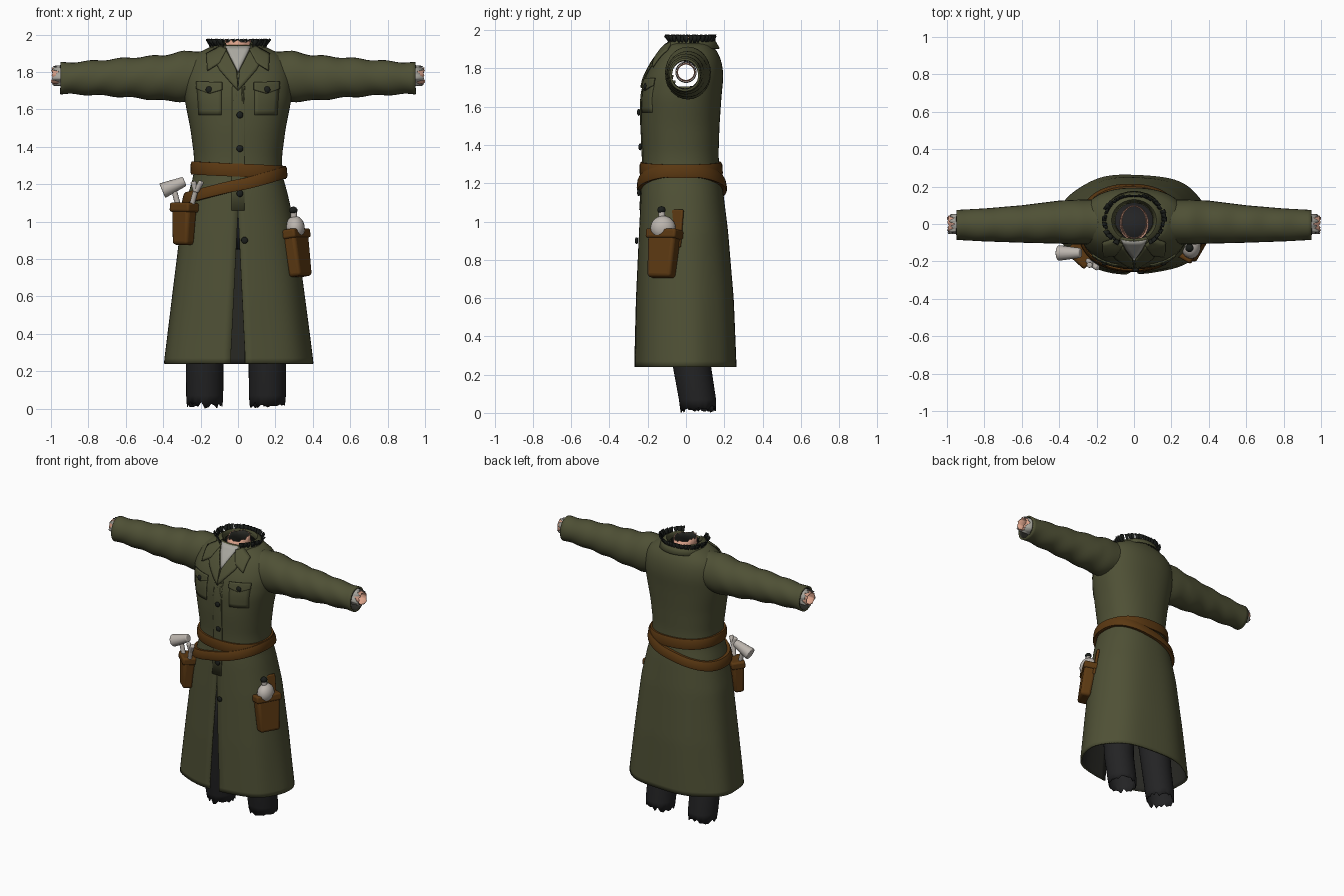
import bpy, bmesh, math, random
from math import sin, cos, pi, radians
from mathutils import Vector, Matrix, Euler

random.seed(4)
cube = bpy.data.objects.get("Cube")
if cube:
    bpy.data.objects.remove(cube)


def material(name, *rgb):
    m = bpy.data.materials.new(name)
    m.use_nodes = True
    m.diffuse_color = (*rgb, 1)
    m.node_tree.nodes["Principled BSDF"].inputs["Base Color"].default_value = (*rgb, 1)
    return m


COAT = material("olive cloth", 0.078, 0.081, 0.036)
LINING = material("dark lining", 0.022, 0.022, 0.018)
LEATHER = material("brown leather", 0.105, 0.04, 0.006)
TROUSER = material("black cloth", 0.017, 0.017, 0.018)
FUR = material("black fur", 0.011, 0.013, 0.011)
SKIN = material("skin", 0.72, 0.37, 0.26)
SHIRT = material("grey shirt", 0.4, 0.39, 0.35)
METAL = material("pale metal", 0.5, 0.46, 0.42)


def finish(name, bm, *mats, thick=0, bevel=0, mirror=False):
    me = bpy.data.meshes.new(name)
    bm.to_mesh(me)
    bm.free()
    ob = bpy.data.objects.new(name, me)
    bpy.context.collection.objects.link(ob)
    for m in mats:
        me.materials.append(m)
    if thick:
        s = ob.modifiers.new("thickness", "SOLIDIFY")
        s.thickness, s.offset = thick, -1
        s.material_offset = len(mats) - 1
    if bevel:
        b = ob.modifiers.new("bevel", "BEVEL")
        b.width, b.segments = bevel, 3
    if mirror:
        ob.modifiers.new("mirror", "MIRROR")
    bpy.ops.object.select_all(action="DESELECT")
    ob.select_set(True)
    bpy.context.view_layer.objects.active = ob
    bpy.ops.object.shade_smooth_by_angle(angle=radians(40))
    return ob


def loft(rings, closed=True, wrap=False):
    """Skin a list of rings; wrap also joins the last ring to the first."""
    bm = bmesh.new()
    vs = [[bm.verts.new(p) for p in r] for r in rings]
    n = len(vs[0])
    for k in range(len(vs) if wrap else len(vs) - 1):
        a, b = vs[k], vs[(k + 1) % len(vs)]
        for i in range(n if closed else n - 1):
            j = (i + 1) % n
            bm.faces.new((a[i], a[j], b[j], b[i]))
    return bm


def lerp_table(table, t):
    for a, b in zip(table, table[1:]):
        if t <= b[0]:
            f = max(0, (t - a[0]) / (b[0] - a[0]))
            return [p + (q - p) * f for p, q in zip(a[1:], b[1:])]
    return list(table[-1][1:])


# Coat body: height, half width, front y, back y
BODY = [(0.24, 0.40, -0.268, 0.265), (0.6, 0.355, -0.26, 0.25), (0.95, 0.31, -0.245, 0.22),
        (1.15, 0.265, -0.235, 0.195), (1.25, 0.237, -0.225, 0.175), (1.35, 0.235, -0.225, 0.17),
        (1.5, 0.255, -0.235, 0.175), (1.65, 0.285, -0.235, 0.185), (1.75, 0.292, -0.215, 0.195),
        (1.82, 0.28, -0.18, 0.19), (1.88, 0.25, -0.14, 0.17), (1.92, 0.19, -0.105, 0.14),
        (1.945, 0.1, -0.08, 0.115)]
POWER = 2.3


def section(z):
    rows = [lerp_table(BODY, z + d) for d in (-0.02, 0, 0.02)]
    return [sum(c) / 3 for c in zip(*rows)]


def body_point(a, z, off=0.0):
    hw, yf, yb = section(z)
    fold = 1 + 0.012 * sin(7 * a + 1) * min(1, max(0, (1.1 - z) / 0.7))
    c, s = cos(a), sin(a)
    x = math.copysign(abs(c) ** (2 / POWER), c) * (hw * fold + off)
    y = math.copysign(abs(s) ** (2 / POWER), s) * ((yb - yf) / 2 * fold + off)
    return Vector((x, (yf + yb) / 2 + y, z))


def front_y(x, z):
    hw, yf, yb = section(z)
    k = max(0, 1 - abs(x / hw) ** POWER) ** (1 / POWER)
    return (yf + yb) / 2 - (yb - yf) / 2 * k


rings = []
for k in range(58):
    z = 0.24 + (1.945 - 0.24) * k / 57
    slit = 0.037 * min(1, max(0, (1.05 - z) / 0.75))
    g = math.asin((slit / section(z)[0]) ** (POWER / 2))
    rings.append([body_point(-pi / 2 + g + (2 * pi - 2 * g) * i / 72, z) for i in range(73)])
bm = loft(rings, closed=False)
# Armholes, covered by the sleeves
bmesh.ops.delete(bm, geom=[f for f in bm.faces if abs(f.calc_center_median().x) > 0.15
                           and (f.calc_center_median().yz - Vector((0, 1.78))).length < 0.085],
                 context="FACES")
finish("coat_body", bm, COAT, LINING, thick=0.012)


def x_ring(x, zc, rz, yc, ry, n=28, jag=0.0):
    return [Vector((x + random.uniform(-jag, 0), yc + ry * cos(2 * pi * i / n),
                    zc + rz * sin(2 * pi * i / n))) for i in range(n)]


# Sleeves with soft creases
SLEEVE = [(0.18, 1.78, 0.135, 0.01, 0.12), (0.3, 1.775, 0.134, 0.01, 0.12),
          (0.4, 1.768, 0.122, 0.01, 0.115), (0.6, 1.77, 0.105, 0, 0.1),
          (0.8, 1.768, 0.09, -0.005, 0.088), (0.95, 1.765, 0.084, -0.005, 0.08)]
rings = []
for k in range(36):
    x = 0.18 + 0.77 * k / 35
    zc, rz, yc, ry = lerp_table(SLEEVE, x)
    ring = x_ring(x, zc, rz, yc, ry)
    for i, p in enumerate(ring):
        p.z += 0.004 * sin(38 * x + 2 * sin(2 * pi * i / 28) + 1)
    rings.append(ring)
finish("sleeves", loft(rings), COAT, LINING, thick=0.012, mirror=True)
finish("shirt_cuffs", loft([x_ring(0.88, 1.78, 0.056, 0, 0.056), x_ring(0.995, 1.78, 0.054, 0, 0.054, jag=0.04)]),
       SHIRT, thick=0.004, mirror=True)
finish("wrists", loft([x_ring(0.88, 1.78, 0.049, 0, 0.049), x_ring(1.0, 1.78, 0.044, 0, 0.046, jag=0.015)]),
       SKIN, thick=0.004, mirror=True)


# Trousers with ragged hems
def z_ring(z, cx, rx, cy, ry, n=32, jag=0.0):
    return [Vector((cx + rx * cos(2 * pi * i / n), cy + ry * sin(2 * pi * i / n),
                    z + random.uniform(0, jag))) for i in range(n)]


for side, cx in (("left", 0.157), ("right", -0.178)):
    finish(side + "_trouser_leg", loft([
        z_ring(0, cx, 0.095, 0.065, 0.093, jag=0.04), z_ring(0.07, cx, 0.099, 0.06, 0.097),
        z_ring(0.25, cx, 0.1, 0.03, 0.1), z_ring(0.6, cx * 0.9, 0.11, 0, 0.11),
        z_ring(1.0, cx * 0.75, 0.12, -0.01, 0.13)]), TROUSER, thick=0.006)
bm = bmesh.new()
bmesh.ops.create_uvsphere(bm, u_segments=24, v_segments=12, radius=1,
                          matrix=Matrix.LocRotScale((0, -0.02, 1.05), None, (0.2, 0.15, 0.2)))
finish("trouser_hips", bm, TROUSER)

# Neck, collar and torn fur trim
finish("neck", loft([z_ring(1.86, 0, 0.078, 0.005, 0.095), z_ring(1.93, 0, 0.07, 0.01, 0.09),
                     z_ring(1.955, 0, 0.068, 0.01, 0.088, jag=0.02)]), SKIN, LINING, thick=0.005)


def collar_ring(r, z, n=40, gap=0.6):
    return [Vector((r * cos(a), 0.02 + r * 0.92 * sin(a), z)) for a in
            (-pi / 2 + gap + (2 * pi - 2 * gap) * i / n for i in range(n + 1))]


finish("collar", loft([collar_ring(0.17, 1.905), collar_ring(0.145, 1.945), collar_ring(0.12, 1.96),
                       collar_ring(0.1, 1.93)], closed=False), COAT, thick=0.006)
bm = bmesh.new()
for i in range(32):
    a = -pi / 2 + 0.6 + (2 * pi - 1.2) * i / 31 + random.uniform(-0.04, 0.04)
    w, r = random.uniform(0.07, 0.13), random.uniform(0.15, 0.175)
    pts = [(a - w, r, 1.978), (a + w, r, 1.972), (a + w * 0.6, 0.148, 1.945),
           (a, 0.14, random.uniform(1.905, 1.935)), (a - w * 0.6, 0.148, 1.945)]
    bm.faces.new([bm.verts.new((q * cos(t), 0.02 + q * 0.85 * sin(t), z)) for t, q, z in pts])
finish("fur_trim", bm, FUR, thick=0.008)


# Cloth pieces laid on the front of the coat
def patch(name, pts, mat, off, thick=0.008):
    bm = bmesh.new()
    bm.faces.new([bm.verts.new((x, 0, z)) for x, z in pts])
    bmesh.ops.triangulate(bm, faces=bm.faces[:])
    bmesh.ops.subdivide_edges(bm, edges=bm.edges[:], cuts=5, use_grid_fill=True)
    for v in bm.verts:
        v.co.y = front_y(v.co.x, v.co.z) - off
    bmesh.ops.recalc_face_normals(bm, faces=bm.faces[:])
    if sum(f.normal.y for f in bm.faces) > 0:
        bmesh.ops.reverse_faces(bm, faces=bm.faces[:])
    finish(name, bm, mat, thick=thick)


patch("shirt_front", [(-0.07, 1.94), (0, 1.8), (0.07, 1.94)], SHIRT, 0.006)
patch("placket", [(-0.035, 1.06), (0.035, 1.06), (0.035, 1.72), (0.012, 1.82), (-0.03, 1.72)], COAT, 0.005)
for side, s in (("left", 1), ("right", -1)):
    patch(side + "_lapel", [(0, 1.7), (s * 0.008, 1.81), (s * 0.065, 1.92), (s * 0.12, 1.85),
                            (s * 0.1, 1.815)], COAT, 0.014, 0.01)
    patch(side + "_collar_point", [(s * 0.06, 1.925), (s * 0.1, 1.85), (s * 0.165, 1.81),
                                   (s * 0.17, 1.9), (s * 0.1, 1.94)], COAT, 0.02, 0.01)
    patch(side + "_chest_pocket", [(s * 0.09, 1.57), (s * 0.21, 1.57), (s * 0.22, 1.72), (s * 0.09, 1.72)],
          COAT, 0.005)
    patch(side + "_pocket_flap", [(s * 0.085, 1.745), (s * 0.085, 1.705), (s * 0.155, 1.685),
                                  (s * 0.225, 1.71), (s * 0.225, 1.75)], COAT, 0.013)


def blob(name, mat, loc, size, rot=(0, 0, 0)):
    bm = bmesh.new()
    bmesh.ops.create_uvsphere(bm, u_segments=20, v_segments=12, radius=1,
                              matrix=Matrix.LocRotScale(loc, Euler(rot), size))
    return finish(name, bm, mat)


for i, (x, z) in enumerate([(0.01, 1.57), (0.01, 1.39), (0.01, 1.15), (0.035, 0.9),
                            (-0.155, 1.705), (0.155, 1.705)]):
    blob("button_%d" % (i + 1), FUR, (x, front_y(x, z) - 0.012, z), (0.018, 0.009, 0.018))


# Belts: a level one and a slanted one
def belt(name, z0, slope, height, off):
    rings = []
    for dz, o in ((-0.5, -0.005), (-0.5, off), (-0.3, off + 0.005), (0.3, off + 0.005), (0.5, off), (0.5, -0.005)):
        ring = []
        for i in range(72):
            a = 2 * pi * i / 72
            z = z0 + slope * cos(a) + dz * height
            ring.append(body_point(a, z, o))
        rings.append(ring)
    finish(name, loft(rings, wrap=True), LEATHER)


belt("waist_belt", 1.275, -0.012, 0.07, 0.012)
belt("slanted_belt", 1.195, 0.07, 0.062, 0.02)


# Tool pouches
def box(name, mat, matrix, size, loc=(0, 0, 0), taper=1.0, bevel=0.012):
    bm = bmesh.new()
    bmesh.ops.create_cube(bm, size=1)
    for v in bm.verts:
        k = taper if v.co.z < 0 else 1
        v.co = Vector((v.co.x * size[0] * k, v.co.y * size[1] * k, v.co.z * size[2])) + Vector(loc)
    bm.transform(matrix)
    return finish(name, bm, mat, bevel=bevel)


def bar(name, mat, p, q, r, r2=None):
    p, q = Vector(p), Vector(q)
    bm = bmesh.new()
    bmesh.ops.create_cone(bm, cap_ends=True, segments=16, radius1=r, radius2=r2 or r, depth=(q - p).length,
                          matrix=Matrix.Translation((p + q) / 2) @ (q - p).to_track_quat("Z", "Y").to_matrix().to_4x4())
    return finish(name, bm, mat, bevel=0.006)


def pouch(side, loc, turn, lean, w, d, h):
    m = Matrix.Translation(loc) @ Matrix.Rotation(turn, 4, "Z") @ Matrix.Rotation(lean, 4, "X")
    box(side + "_pouch", LEATHER, m, (w, d, h), taper=0.85, bevel=0.018)
    box(side + "_pouch_rim", LEATHER, m, (w + 0.014, d + 0.014, 0.05), (0, 0, h / 2 - 0.02))
    return m


m = pouch("left", (0.318, -0.12, 0.83), radians(60), radians(-9), 0.165, 0.085, 0.25)
box("left_pouch_back", LEATHER, m, (0.1, 0.02, 0.2), (0.035, 0.03, 0.14), bevel=0.008)
blob("flask", METAL, (0.305, -0.12, 0.965), (0.052, 0.066, 0.065))
bar("flask_neck", METAL, (0.3, -0.125, 1.01), (0.297, -0.127, 1.05), 0.018)
blob("flask_cap", FUR, (0.296, -0.128, 1.06), (0.022, 0.022, 0.02))
pouch("right", (-0.29, -0.165, 0.985), radians(-42), radians(-3), 0.125, 0.08, 0.22)

# Hammer and wrench
bar("hammer_handle", METAL, (-0.305, -0.16, 1.03), (-0.345, -0.155, 1.18), 0.015)
bar("hammer_head", METAL, (-0.405, -0.155, 1.165), (-0.285, -0.155, 1.215), 0.042, 0.026)
bar("wrench_shaft", METAL, (-0.26, -0.185, 1.04), (-0.225, -0.215, 1.17), 0.014)
bar("wrench_jaw_left", METAL, (-0.225, -0.215, 1.16), (-0.24, -0.22, 1.215), 0.015)
bar("wrench_jaw_right", METAL, (-0.225, -0.215, 1.16), (-0.195, -0.235, 1.215), 0.015)
